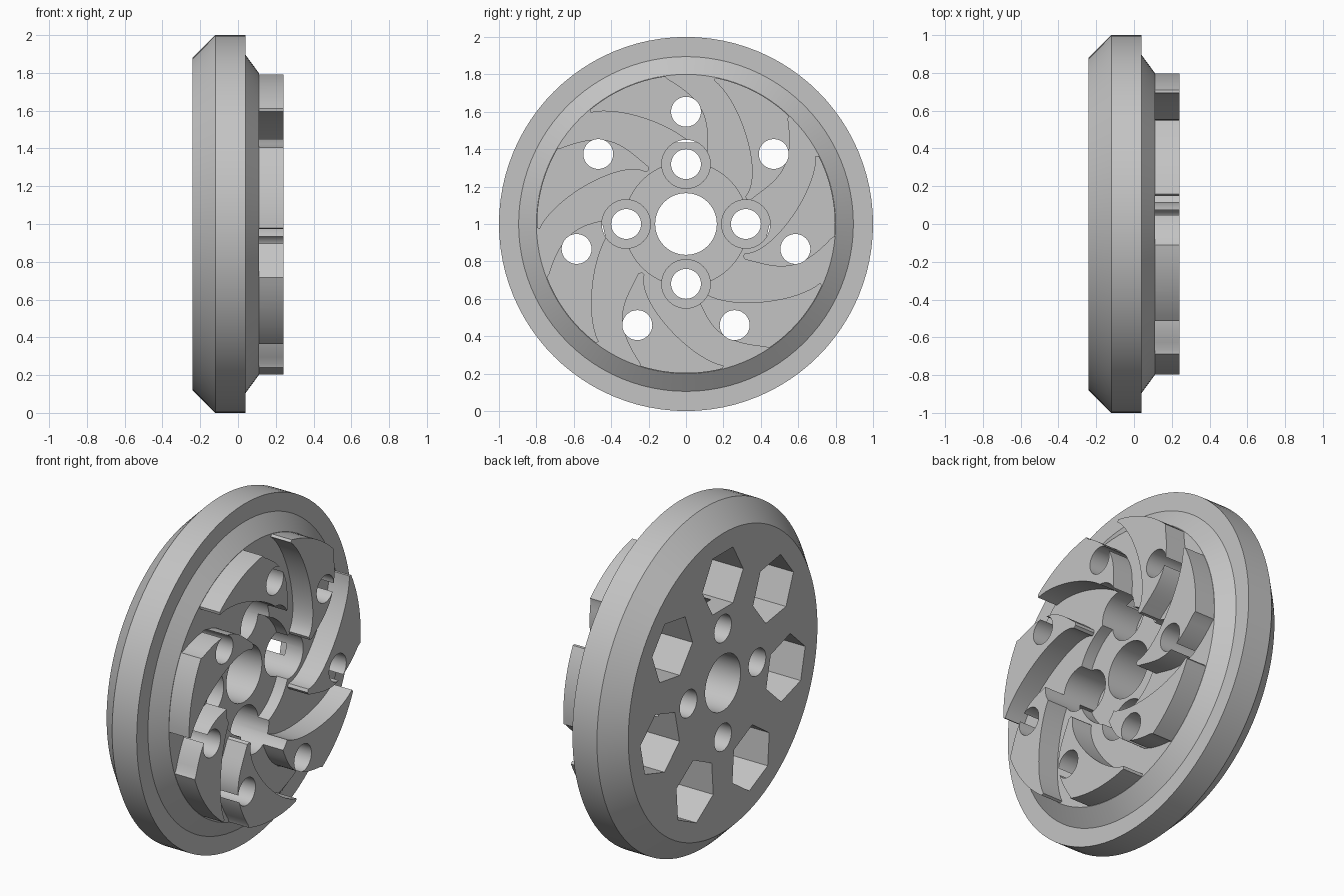
import bpy, bmesh, math
from mathutils import Vector
from mathutils.geometry import interpolate_bezier

if "Cube" in bpy.data.objects:
    bpy.data.objects.remove(bpy.data.objects["Cube"])

BLADES = 7
BACK, FRONT = -0.24, 0.24      # ends of the wheel along its axle (x)
DECK = 0.11                    # face that carries the blades

metal = bpy.data.materials.new("light_grey_metal")
metal.use_nodes = True
grey = (0.55, 0.55, 0.55, 1)
metal.diffuse_color = grey
metal.node_tree.nodes["Principled BSDF"].inputs["Base Color"].default_value = grey


def polar(radius, degrees):
    a = math.radians(degrees)
    return Vector((radius * math.cos(a), radius * math.sin(a)))


def ring(radius, count, centre=(0, 0), turn=0):
    return [Vector(centre) + polar(radius, turn + 360 * i / count) for i in range(count)]


def finish(name, bm):
    bmesh.ops.recalc_face_normals(bm, faces=bm.faces)
    mesh = bpy.data.meshes.new(name)
    bm.to_mesh(mesh)
    bm.free()
    mesh.materials.append(metal)
    obj = bpy.data.objects.new(name, mesh)
    bpy.context.collection.objects.link(obj)
    return obj


def loft(name, sections):
    """Skin matching (x, outline) sections and cap both ends."""
    bm = bmesh.new()
    loops = [[bm.verts.new((x, p[0], p[1] + 1)) for p in pts] for x, pts in sections]
    for a, b in zip(loops, loops[1:]):
        for i in range(len(a)):
            j = (i + 1) % len(a)
            bm.faces.new((a[i], a[j], b[j], b[i]))
    bm.faces.new(loops[0])
    bm.faces.new(loops[-1])
    return finish(name, bm)


def prism(name, outline, x0, x1):
    return loft(name, [(x0, outline), (x1, outline)])


def combine(target, tool, operation):
    mod = target.modifiers.new("combine", "BOOLEAN")
    mod.operation = operation
    mod.solver = "EXACT"
    mod.object = tool
    bpy.context.view_layer.objects.active = target
    bpy.ops.object.modifier_apply(modifier=mod.name)
    bpy.data.objects.remove(tool)


def curve(*points):
    return [p.to_2d() for p in interpolate_bezier(*[Vector(p).to_3d() for p in points], 20)]


# Wheel body: bevelled back, straight rim, sloped shoulder up to the deck
profile = [(BACK, 0.88), (-0.12, 1), (0.04, 1), (0.04, 0.895), (DECK, 0.8)]
wheel = loft("bladed_wheel", [(x, ring(r, 96)) for x, r in profile])

# Swirling blade outline: convex edge, inner tip, concave edge, outer arc
convex = curve((-0.097, 0.775), (0.151, 0.633), (0.115, 0.512), (0.115, 0.35))
concave = curve((0.083, 0.34), (0.059, 0.485), (-0.327, 0.641), (-0.51, 0.595))
outer_arc = [polar(0.798, 130 - 32 * i / 12) for i in range(13)]
outline = convex + [Vector((0.101, 0.335))] + concave + outer_arc


def turned(points, degrees):
    c, s = polar(1, degrees)
    return [Vector((p.x * c - p.y * s, p.x * s + p.y * c)) for p in points]


for i in range(BLADES):
    blade = prism("blade", turned(outline, 360 * i / BLADES), DECK - 0.04, FRONT)
    combine(wheel, blade, "UNION")

# Shallow hub recess and the axle bore
combine(wheel, prism("hub_recess", ring(0.33, 64), 0.04, DECK + 0.04), "DIFFERENCE")
combine(wheel, prism("axle_bore", ring(0.165, 48), -0.4, 0.4), "DIFFERENCE")

# Four hub bolt holes with deep counterbores open to the front
for i in range(4):
    centre = polar(0.32, 90 * i)
    combine(wheel, prism("counterbore", ring(0.13, 40, centre), -0.12, 0.4), "DIFFERENCE")
    combine(wheel, prism("hub_bolt_hole", ring(0.08, 32, centre), -0.4, 0.4), "DIFFERENCE")

# One bolt hole per blade, with a hexagonal nut pocket in the back
for i in range(BLADES):
    angle = 90 + 360 * i / BLADES
    centre = polar(0.6, angle)
    combine(wheel, prism("nut_pocket", ring(0.19, 6, centre, angle + 30), -0.4, 0), "DIFFERENCE")
    combine(wheel, prism("blade_bolt_hole", ring(0.08, 32, centre), -0.4, 0.4), "DIFFERENCE")

# Smooth round walls, crisp edges
bpy.ops.object.select_all(action="DESELECT")
wheel.select_set(True)
bpy.context.view_layer.objects.active = wheel
bpy.ops.object.shade_smooth_by_angle(angle=math.radians(25))
